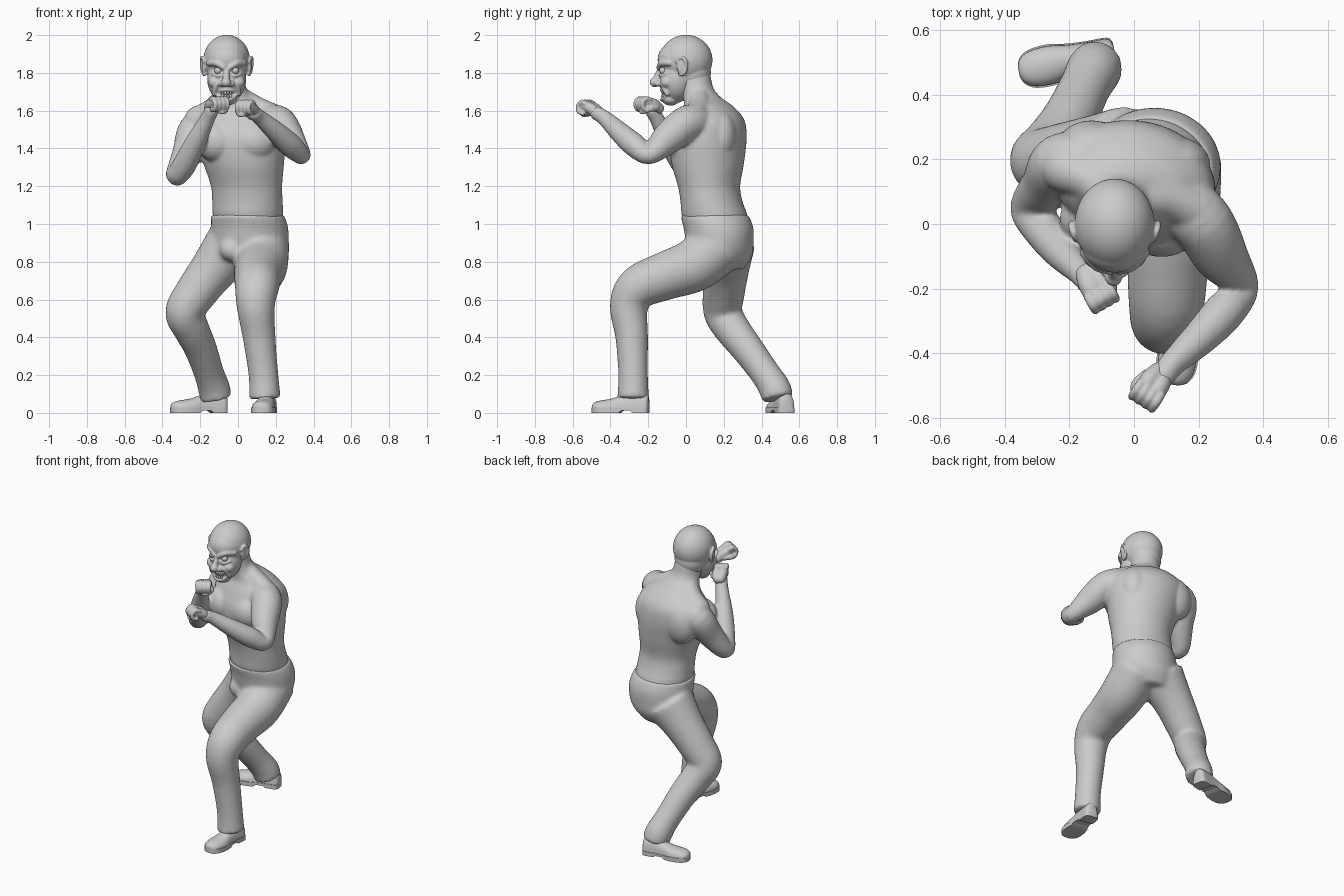
import bpy, bmesh, math
from mathutils import Vector, Matrix

if "Cube" in bpy.data.objects:
    bpy.data.objects.remove(bpy.data.objects["Cube"])


def smooth(pts, n=5):
    """Catmull-Rom resampling of tuples of any length."""
    out = []
    for i in range(len(pts) - 1):
        p0, p1, p2, p3 = pts[max(i - 1, 0)], pts[i], pts[i + 1], pts[min(i + 2, len(pts) - 1)]
        for k in range(n):
            t = k / n
            out.append([0.5 * (2 * b + (c - a) * t + (2 * a - 5 * b + 4 * c - d) * t * t
                               + (3 * b - a - 3 * c + d) * t ** 3)
                        for a, b, c, d in zip(p0, p1, p2, p3)])
    return out + [list(pts[-1])]


def skin(bm, rings):
    loops = [[bm.verts.new(p) for p in r] for r in rings]
    n = len(loops[0])
    for a, b in zip(loops, loops[1:]):
        for i in range(n):
            bm.faces.new((a[i], a[(i + 1) % n], b[(i + 1) % n], b[i]))
    bm.faces.new(loops[0][::-1])
    bm.faces.new(loops[-1])


def ball(bm, c, r, seg=40):
    r = (r, r, r) if isinstance(r, (int, float)) else r
    bmesh.ops.create_uvsphere(bm, u_segments=seg, v_segments=seg * 2 // 3, radius=1,
                              matrix=Matrix.Translation(c) @ Matrix.Diagonal((*r, 1)))


def tube(bm, pts, sides=24, round_ends=True):
    """Round limb through (x, y, z, radius) points."""
    s = smooth(pts)
    P = [Vector(p[:3]) for p in s]
    u, rings = Vector((0.31, 0.2, 0.93)), []
    for i, p in enumerate(P):
        t = (P[min(i + 1, len(P) - 1)] - P[max(i - 1, 0)]).normalized()
        u = (u - t * u.dot(t)).normalized()
        v = t.cross(u)
        rings.append([p + s[i][3] * (u * math.cos(a) + v * math.sin(a))
                      for a in (math.tau * k / sides for k in range(sides))])
    skin(bm, rings)
    if round_ends:
        for q in (s[0], s[-1]):
            ball(bm, q[:3], q[3], 24)


def stack(bm, rows, twist=0):
    """Horizontal ellipses: (z, cx, cy, rx, ry)."""
    m = Matrix.Rotation(math.radians(twist), 3, 'Z')
    skin(bm, [[Vector((cx, cy, z)) + m @ Vector((rx * math.cos(a), ry * math.sin(a), 0))
               for a in (math.tau * k / 48 for k in range(48))]
              for z, cx, cy, rx, ry in smooth(rows)])


def finish(bm, name, voxel=0, soft=3):
    bmesh.ops.recalc_face_normals(bm, faces=bm.faces)
    me = bpy.data.meshes.new(name)
    bm.to_mesh(me)
    bm.free()
    ob = bpy.data.objects.new(name, me)
    bpy.context.collection.objects.link(ob)
    if voxel:
        m = ob.modifiers.new("Fuse", 'REMESH')
        m.mode, m.voxel_size, m.use_smooth_shade = 'VOXEL', voxel, True
        m = ob.modifiers.new("Soften", 'SMOOTH')
        m.factor, m.iterations = 0.5, soft
    else:
        bpy.ops.object.select_all(action='DESELECT')
        ob.select_set(True)
        bpy.context.view_layer.objects.active = ob
        bpy.ops.object.shade_smooth_by_angle(angle=math.radians(40))
    return ob


# Bare torso, neck and arms
bm = bmesh.new()
stack(bm, [(1.02, .055, .158, .185, .172), (1.06, .052, .148, .188, .172), (1.12, .05, .135, .188, .163),
           (1.2, .045, .122, .19, .163), (1.32, .03, .115, .215, .19), (1.45, .01, .118, .245, .2),
           (1.55, 0, .13, .24, .175), (1.62, -.01, .12, .18, .13), (1.67, -.03, .085, .115, .1),
           (1.72, -.045, .055, .09, .09), (1.8, -.055, .04, .085, .088)], -14)
for x, y in ((-.115, .015), (.085, -.01)):
    ball(bm, (x, y, 1.435), (.115, .092, .105))         # pectorals
for x, y in ((-.13, .235), (.125, .185)):
    ball(bm, (x, y, 1.46), (.11, .085, .14))            # shoulder blades
tube(bm, [(-.06, .07, 1.69, .055), (-.13, .13, 1.61, .06), (-.21, .17, 1.55, .075)])
tube(bm, [(-.02, .07, 1.69, .055), (.1, .07, 1.615, .06), (.19, .04, 1.56, .075)])
tube(bm, [(-.15, .18, 1.52, .1), (-.225, .185, 1.49, .095), (-.265, .125, 1.38, .082),
          (-.325, .05, 1.26, .058), (-.285, -.01, 1.31, .063), (-.225, -.085, 1.43, .056),
          (-.165, -.15, 1.55, .04), (-.14, -.18, 1.6, .038)])
tube(bm, [(.15, .06, 1.53, .1), (.215, .0, 1.53, .095), (.27, -.1, 1.45, .084),
          (.336, -.195, 1.365, .05), (.28, -.27, 1.415, .063), (.205, -.35, 1.485, .055),
          (.12, -.43, 1.56, .041), (.09, -.47, 1.585, .038)])
finish(bm, "torso_and_arms", .009, 6)

# Clenched fists
for name, c, d, side in (("fist_a", (-.115, -.2, 1.635), (.45, -.8, .2), 1),
                         ("fist_b", (.055, -.505, 1.612), (-.45, -.7, .35), -1)):
    bm = bmesh.new()
    c, d = Vector(c), Vector(d).normalized()
    s = d.cross(Vector((0, 0, 1))).normalized()
    up = s.cross(d)

    def at(f, l, h, r):
        return (*(c + d * f + s * l + up * h), r)
    for l in (-.018, .018):
        tube(bm, [at(-.06, l * .5, -.01, .03), at(-.02, l, .004, .03), at(.02, l, .004, .028)])
    for i in range(4):
        l = (i - 1.5) * .024
        tube(bm, [at(.015, l, .02, .014), at(.042, l, .018, .0145), at(.055, l, -.01, .013),
                  at(.038, l, -.035, .013), at(.012, l, -.034, .012)], 12)
    tube(bm, [at(-.03, -side * .035, -.015, .018), at(.01, -side * .046, -.03, .016),
              at(.033, -side * .02, -.05, .013), at(.033, 0, -.05, .011)], 12)
    finish(bm, name, .005, 2)

# Trousers
bm = bmesh.new()
stack(bm, [(1.05, .05, .15, .194, .181), (.98, .062, .172, .204, .185), (.9, .062, .18, .203, .178),
           (.83, .05, .19, .185, .16), (.76, .035, .2, .12, .11)])
ball(bm, (-.03, .07, .865), (.07, .07, .065))
tube(bm, [(.125, .19, .9, .147), (.122, .05, .785, .142), (.106, -.11, .725, .128),
          (.1, -.25, .665, .117), (.094, -.302, .565, .102), (.112, -.287, .4, .087),
          (.135, -.28, .2, .079), (.142, -.28, .075, .085)], 28, False)
tube(bm, [(-.03, .21, .88, .155), (-.13, .21, .76, .125), (-.22, .2, .64, .112), (-.283, .195, .535, .103),
          (-.25, .24, .45, .096), (-.2, .32, .345, .087), (-.155, .415, .215, .08),
          (-.127, .47, .13, .085), (-.115, .485, .075, .084)], 28, False)
finish(bm, "trousers", .011, 14)

# Shoes with sole and heel
SHOE = [(0, .024, .07), (.015, .042, .085), (.08, .045, .09), (.14, .05, .075),
        (.2, .06, .055), (.26, .056, .045), (.292, .038, .034), (.303, .014, .02)]
for name, heel, f in (("front_shoe", (.165, -.197, 0), (-.14, -1, 0)),
                      ("back_shoe", (-.06, .535, 0), (-1, -.22, 0))):
    heel, f = Vector(heel), Vector(f).normalized()
    r, z = Vector((-f.y, f.x, 0)), Vector((0, 0, 1))
    rows = smooth(SHOE, 4)
    bm = bmesh.new()
    skin(bm, [[heel + f * t + r * (w * math.cos(a)) + z * (.02 + h * max(0, math.sin(a)) ** .75)
               for a in (math.tau * k / 24 for k in range(24))] for t, w, h in rows])
    finish(bm, name + "_upper")
    bm = bmesh.new()
    skin(bm, [[heel + f * t + r * (x * w * 1.07) + z * h for x, h in
               ((-1, .012 if .09 < t < .15 else 0), (1, .012 if .09 < t < .15 else 0), (1, .028), (-1, .028))]
              for t, w, _ in rows])
    finish(bm, name + "_sole")

# Head with sculpted face
HX = -.06
bm = bmesh.new()
ball(bm, (HX, 0, 1.868), (.123, .14, .133), 64)
ball(bm, (HX, .035, 1.8), (.1, .097, .1))
ball(bm, (HX, -.05, 1.765), (.103, .092, .122))
ball(bm, (HX, -.08, 1.662), (.055, .048, .035))
ball(bm, (HX, -.06, 1.87), (.102, .09, .09))
tube(bm, [(HX, -.135, 1.82, .016), (HX - .002, -.15, 1.785, .017), (HX - .003, -.163, 1.755, .021)])
ball(bm, (HX - .003, -.166, 1.75), .026)
for m in (-1, 1):
    ball(bm, (HX + m * .025, -.148, 1.743), .017)
    ball(bm, (HX + m * .06, -.1, 1.75), (.037, .036, .032))
    tube(bm, [(HX + m * .095, -.088, 1.85, .014), (HX + m * .055, -.127, 1.852, .018),
              (HX + m * .016, -.142, 1.828, .015)])
    tube(bm, [(HX + m * .075, -.108, 1.795, .008), (HX + m * .046, -.134, 1.784, .008),
              (HX + m * .018, -.133, 1.795, .008)])
    tube(bm, [(HX + m * .028, -.138, 1.752, .01), (HX + m * .055, -.124, 1.73, .012),
              (HX + m * .066, -.1, 1.69, .013)])
    # ears
    ball(bm, (HX + m * .12, -.025, 1.835), (.012, .024, .045))
    tube(bm, [(HX + m * (.124 + .011 * math.cos(a - .6)), -.025 + .028 * math.cos(a),
               1.836 + .046 * math.sin(a), .009) for a in (2.6 - k * .55 for k in range(9))], 10)
tube(bm, [(HX + .055 * math.cos(a), -.13 + .034 * math.cos(a) ** 2,
           1.682 + .025 * math.sin(a) + .016 * math.cos(a) ** 2, .009)
          for a in (math.tau * k / 16 for k in range(17))], 10)
head = finish(bm, "head", .005, 4)

# Mouth opening
bm = bmesh.new()
ball(bm, (HX, -.138, 1.685), (.046, .035, .019))
cutter = finish(bm, "mouth_cutter")
cutter.hide_render = True
cutter.hide_viewport = True
b = head.modifiers.new("Mouth", 'BOOLEAN')
b.object, b.operation = cutter, 'DIFFERENCE'

# Teeth and eyeballs
bm = bmesh.new()
for row in (.695, .674):
    for i in range(6):
        k = (i - 2.5) / 3
        ball(bm, (HX + .042 * k, -.125 + .026 * k * k, 1 + row + .012 * k * k), (.007, .007, .011), 12)
finish(bm, "teeth")
bm = bmesh.new()
for m in (-1, 1):
    ball(bm, (HX + m * .045, -.121, 1.812), .02, 24)
finish(bm, "eyes")
